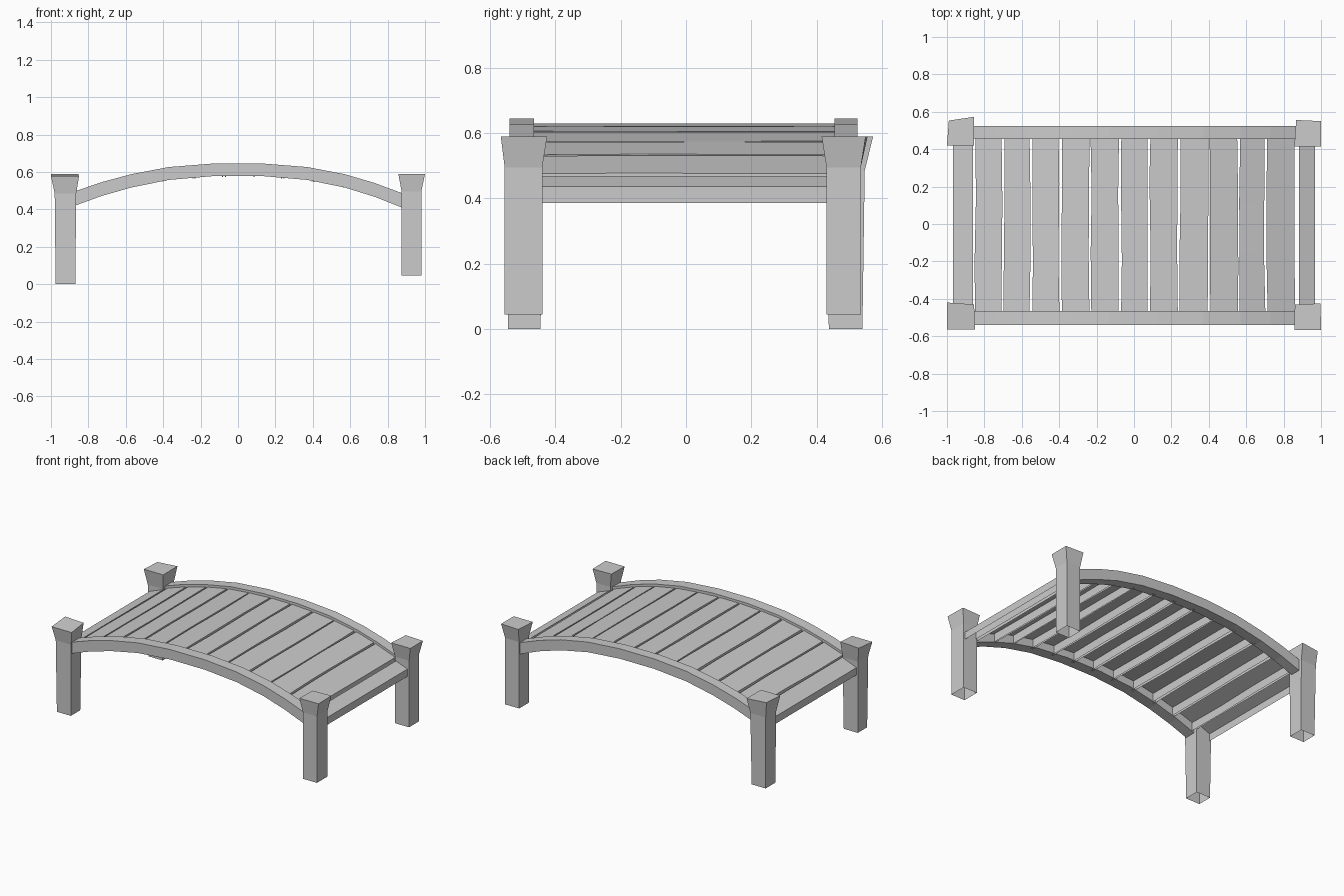
import bpy, random

if "Cube" in bpy.data.objects:
    bpy.data.objects.remove(bpy.data.objects["Cube"])

random.seed(4)

# Arched line of the rail tops (x, z)
ARC = [(-1.0, .445), (-.87, .497), (-.73, .545), (-.57, .588), (-.37, .626), (-.13, .645),
       (.13, .645), (.37, .626), (.57, .588), (.73, .541), (.88, .485), (1.0, .44)]


def arc_z(x):
    for (x0, z0), (x1, z1) in zip(ARC, ARC[1:]):
        if x <= x1:
            return z0 + (z1 - z0) * (x - x0) / (x1 - x0)
    return ARC[-1][1]


def make(name, verts, faces):
    me = bpy.data.meshes.new(name)
    me.from_pydata(verts, [], faces)
    me.update()
    ob = bpy.data.objects.new(name, me)
    bpy.context.collection.objects.link(ob)
    return ob


def loft(name, rings, cap_start=True, cap_end=True):
    """Skin rings of equal length, each running counter-clockwise about the travel direction."""
    n = len(rings[0])
    verts = [v for r in rings for v in r]
    faces = []
    for i in range(len(rings) - 1):
        for j in range(n):
            k = (j + 1) % n
            faces.append((i * n + j, i * n + k, (i + 1) * n + k, (i + 1) * n + j))
    if cap_start:
        faces.append(tuple(reversed(range(n))))
    if cap_end:
        faces.append(tuple(range(len(verts) - n, len(verts))))
    return make(name, verts, faces)


# Arched side rails
def rail(name, y0, y1):
    rings = []
    for x, z in ARC[1:-1]:
        t = .067 + .01 * (abs(x) / .88) ** 2
        rings.append([(x, y0, z - t), (x, y1, z - t), (x, y1, z), (x, y0, z)])
    loft(name, rings)


rail("front_rail", -.54, -.465)
rail("back_rail", .455, .525)


# Deck planks: top board and two long edges, open underneath
def plank(name, x0, x1, y0, y1, thick, jitter):
    ys = [y0, y0 + (y1 - y0) * random.uniform(.25, .45),
          y0 + (y1 - y0) * random.uniform(.6, .8), y1]
    verts, faces = [], []
    for y in ys:
        a = x0 + random.uniform(-jitter, jitter)
        b = x1 + random.uniform(-jitter, jitter)
        za, zb = arc_z(a) - .016, arc_z(b) - .016
        verts += [(a, y, za - thick), (a, y, za), (b, y, zb), (b, y, zb - thick)]
    for i in range(3):
        for j in range(3):
            p = i * 4 + j
            faces.append((p, p + 1, p + 5, p + 4))
    ob = make(name, verts, faces)
    ob.data.flip_normals()


edges = [-.855, -.70, -.55, -.395, -.235, -.075, .08, .24, .40, .56, .705, .868]
for i, (a, b) in enumerate(zip(edges, edges[1:])):
    plank(f"deck_plank_{i + 1}", a + .006, b - .006, -.49, .48, .056, .004)

# End planks held between the posts
plank("left_end_plank", -.968, -.862, -.46, .45, .05, 0)
plank("right_end_plank", .882, .968, -.46, .45, .05, 0)


# Corner posts: straight shaft flaring to a skewed cap, open at the foot
def rect(x0, x1, y0, y1, z):
    return [(x0, y0, z), (x1, y0, z), (x1, y1, z), (x0, y1, z)]


def post(name, foot, neck, cap):
    loft(name, [foot, neck, cap], cap_start=False)


post("left_front_post", rect(-.975, -.87, -.545, -.445, 0), rect(-.98, -.865, -.55, -.44, .485),
     [(-1, -.565, .577), (-.85, -.565, .577), (-.855, -.43, .59), (-1, -.42, .59)])
post("left_back_post", rect(-.975, -.87, .437, .54, 0), rect(-.98, -.865, .435, .547, .485),
     [(-1, .42, .59), (-.855, .42, .59), (-.855, .573, .59), (-.99, .553, .59)])
post("right_front_post", rect(.875, .98, -.555, -.44, .045), rect(.875, .98, -.555, -.44, .495),
     [(.857, -.567, .59), (1, -.567, .59), (.997, -.425, .59), (.86, -.43, .59)])
post("right_back_post", rect(.875, .98, .43, .535, .045), rect(.875, .98, .43, .535, .495),
     [(.857, .415, .59), (1, .415, .59), (1, .55, .59), (.867, .556, .59)])
